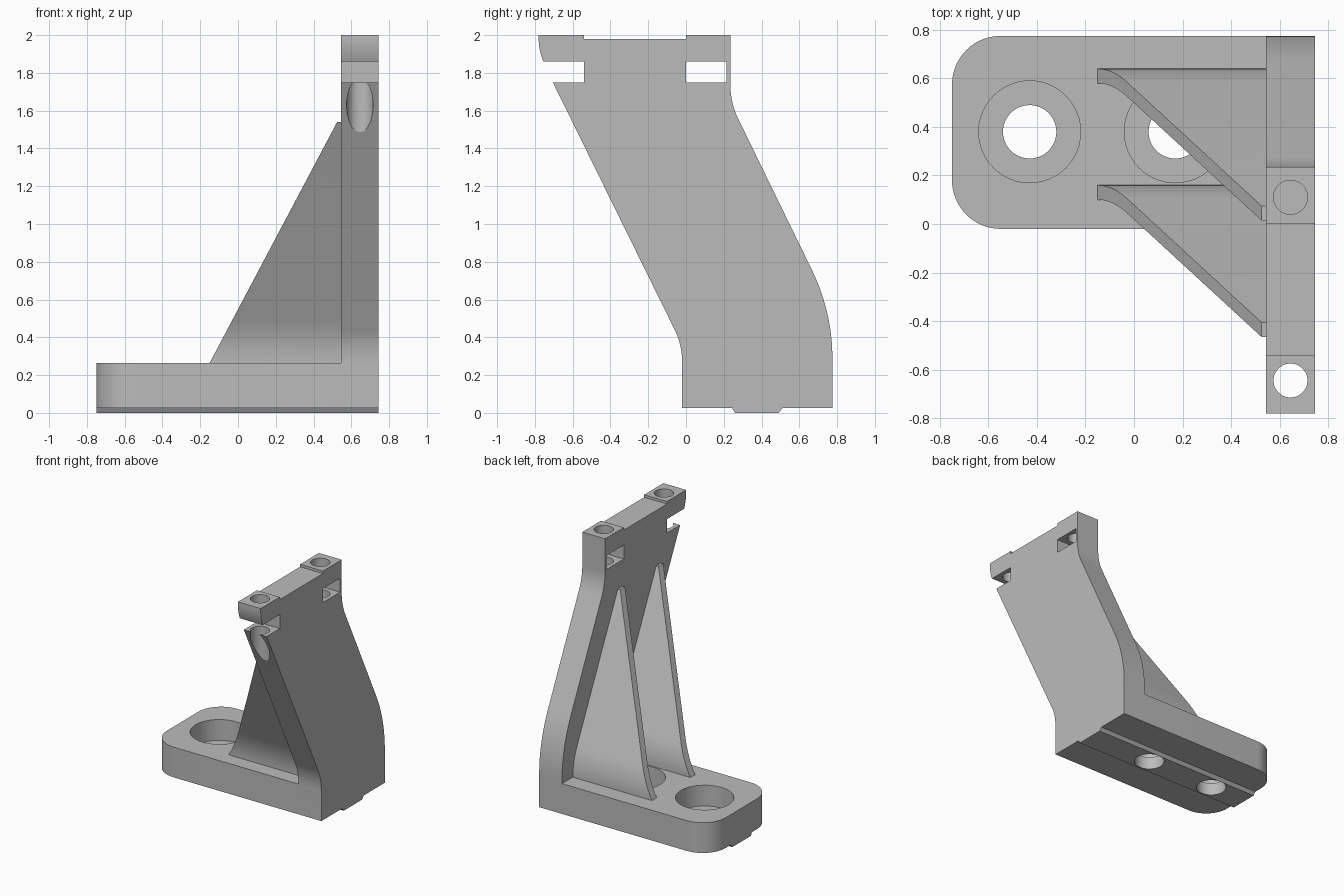
import bpy, bmesh, math
from mathutils import Vector, Matrix

cube = bpy.data.objects.get("Cube")
if cube:
    bpy.data.objects.remove(cube, do_unlink=True)

GREY = (0.5, 0.5, 0.5, 1)
mat = bpy.data.materials.new("machined grey")
mat.use_nodes = True
mat.diffuse_color = GREY
mat.node_tree.nodes["Principled BSDF"].inputs["Base Color"].default_value = GREY


def finish(name, bm):
    bmesh.ops.recalc_face_normals(bm, faces=bm.faces[:])
    mesh = bpy.data.meshes.new(name)
    bm.to_mesh(mesh)
    bm.free()
    mesh.materials.append(mat)
    ob = bpy.data.objects.new(name, mesh)
    bpy.context.collection.objects.link(ob)
    return ob


def bend(a, c, b, n=12):
    """Points of a rounded corner from a to b around control point c."""
    a, b, c = Vector(a), Vector(b), Vector(c)
    return [tuple(a * (1 - t) ** 2 + c * 2 * t * (1 - t) + b * t * t)
            for t in (i / n for i in range(n + 1))]


def prism(name, points, offset):
    """Extrude a closed 3D outline along an offset."""
    bm = bmesh.new()
    face = bm.faces.new([bm.verts.new(p) for p in points])
    top = bmesh.ops.extrude_face_region(bm, geom=[face])["geom"]
    bmesh.ops.translate(bm, vec=offset,
                        verts=[v for v in top if isinstance(v, bmesh.types.BMVert)])
    return finish(name, bm)


def drill(x, y, r, z0, z1):
    bm = bmesh.new()
    bmesh.ops.create_cone(bm, cap_ends=True, segments=48, radius1=r, radius2=r,
                          depth=z1 - z0,
                          matrix=Matrix.Translation((x, y, (z0 + z1) / 2)))
    return finish("cutter", bm)


def cut(ob, cutters):
    bpy.context.view_layer.objects.active = ob
    for c in cutters:
        c.hide_render = True
        mod = ob.modifiers.new("cut", "BOOLEAN")
        mod.operation, mod.solver, mod.object = "DIFFERENCE", "EXACT", c
        bpy.ops.object.modifier_apply(modifier=mod.name)
        bpy.data.objects.remove(c, do_unlink=True)


PLATE_X, RIGHT, LEFT = 0.545, 0.745, -0.75
FRONT, BACK, BOTTOM, DECK = -0.02, 0.775, 0.025, 0.265

# Leaning upright plate with the open clamp slot at the front
profile = [(FRONT, BOTTOM)]
profile += bend((FRONT, 0.26), (FRONT, 0.36), (-0.06, 0.44))
profile += [(-0.705, 1.75), (-0.54, 1.75), (-0.54, 1.86)]
profile += bend((-0.755, 1.86), (-0.78, 1.92), (-0.78, 1.98))
profile += [(-0.78, 2), (-0.54, 2), (-0.54, 1.98), (0, 1.98), (0, 2), (0.235, 2)]
profile += bend((0.235, 1.74), (0.235, 1.645), (0.275, 1.56))
profile += bend((0.665, 0.76), (BACK, 0.534), (BACK, 0.29), 20)
profile += [(BACK, BOTTOM)]
plate = prism("upright_plate", [(PLATE_X, y, z) for y, z in profile],
              (RIGHT - PLATE_X, 0, 0))
window = prism("cutter", [(0.4, y, z) for y, z in
                          ((0, 1.75), (0.215, 1.75), (0.215, 1.86), (0, 1.86))],
               (0.5, 0, 0))
cut(plate, [window, drill(0.645, -0.645, 0.07, 1.2, 2.2),
            drill(0.645, 0.11, 0.07, 1.5, 2.2)])

# Base foot with two rounded corners
R = 0.2
outline = [(PLATE_X, FRONT), (PLATE_X, BACK)]
for cy, start in ((BACK - R, 90), (FRONT + R, 180)):
    for i in range(17):
        a = math.radians(start + 90 * i / 16)
        outline.append((LEFT + R + R * math.cos(a), cy + R * math.sin(a)))
base = prism("base_foot", [(x, y, BOTTOM) for x, y in outline], (0, 0, DECK - BOTTOM))

# Locating key under the base
key = prism("locating_key", [(LEFT, y, z) for y, z in
                             ((0.245, BOTTOM), (0.26, 0), (0.49, 0), (0.51, BOTTOM))],
            (RIGHT - LEFT, 0, 0))

# Counterbored bolt holes
for x in (-0.43, 0.17):
    cut(base, [drill(x, 0.38, 0.21, 0.1, 0.5), drill(x, 0.38, 0.11, -0.1, 0.5)])
    cut(key, [drill(x, 0.38, 0.11, -0.1, 0.5)])


# Tapered ribs that follow the lean of the plate
def rib(name, shift):
    path = bend((0.61, DECK), (0.61, 0.381), (0.5535, 0.497)) + [(0.045, 1.54)]
    bm = bmesh.new()
    rings = []
    for y, z in path:
        x = -0.15 + (z - DECK) * 0.675 / 1.275
        rings.append([bm.verts.new((px, y + shift + dy, z)) for px, dy in
                      ((x, -0.03), (PLATE_X, -0.03), (PLATE_X, 0.03), (x, 0.03))])
    for a, b in zip(rings, rings[1:]):
        for i in range(4):
            j = (i + 1) % 4
            bm.faces.new((a[i], a[j], b[j], b[i]))
    bm.faces.new(rings[0])
    bm.faces.new(rings[-1])
    return finish(name, bm)


ribs = [rib("back_rib", 0), rib("front_rib", -0.48)]

# Smooth the rounded surfaces, keep machined edges crisp
bpy.ops.object.select_all(action="DESELECT")
for ob in [plate, base, key] + ribs:
    ob.select_set(True)
bpy.context.view_layer.objects.active = plate
bpy.ops.object.shade_smooth_by_angle(angle=math.radians(25))
